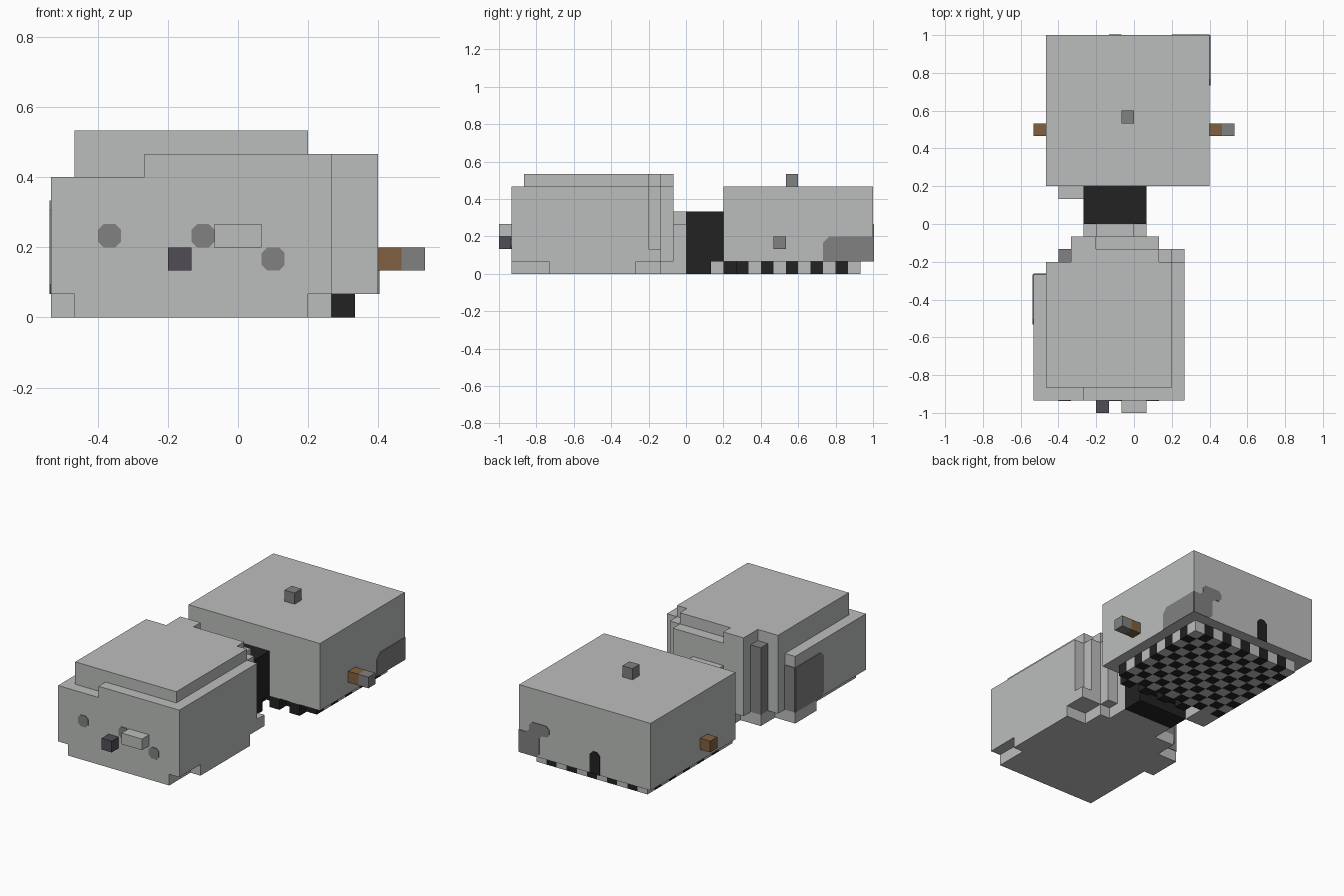
import bpy, bmesh
from math import floor
from mathutils import Vector

U = 1 / 15          # edge of one building cube
THIN = 0.06         # plate thickness in cubes

if "Cube" in bpy.data.objects:
    bpy.data.objects.remove(bpy.data.objects["Cube"], do_unlink=True)


def material(name, r, g, b):
    m = bpy.data.materials.new(name)
    m.use_nodes = True
    m.diffuse_color = (r, g, b, 1)
    bsdf = next(n for n in m.node_tree.nodes if n.type == "BSDF_PRINCIPLED")
    bsdf.inputs["Base Color"].default_value = (r, g, b, 1)
    return m


LIGHT = material("light grey", 0.5, 0.515, 0.503)
GREY = material("mid grey", 0.22, 0.22, 0.22)
DARK = material("dark grey", 0.08, 0.076, 0.089)
BLACK = material("black", 0.016, 0.016, 0.016)
BROWN = material("brown", 0.216, 0.117, 0.051)


def finish(name, bm, *mats):
    bmesh.ops.recalc_face_normals(bm, faces=bm.faces)
    bmesh.ops.scale(bm, vec=(U, U, U), verts=bm.verts)
    mesh = bpy.data.meshes.new(name)
    bm.to_mesh(mesh)
    bm.free()
    for m in mats:
        mesh.materials.append(m)
    obj = bpy.data.objects.new(name, mesh)
    bpy.context.collection.objects.link(obj)
    return obj


def boxes(name, mat, *spans):
    """Each span is x0, x1, y0, y1, z0, z1 in cubes."""
    bm = bmesh.new()
    for x0, x1, y0, y1, z0, z1 in spans:
        vs = bmesh.ops.create_cube(bm, size=1)["verts"]
        bmesh.ops.scale(bm, vec=(x1 - x0, y1 - y0, z1 - z0), verts=vs)
        bmesh.ops.translate(bm, vec=((x0 + x1) / 2, (y0 + y1) / 2, (z0 + z1) / 2), verts=vs)
    return finish(name, bm, mat)


def plate(name, mat, origin, across, outward, outline):
    """Thin painted patch; outline is (across, up) from the origin."""
    bm = bmesh.new()
    o, a, n = Vector(origin), Vector(across), Vector(outward)
    vs = [bm.verts.new(o + a * s + Vector((0, 0, t))) for s, t in outline]
    face = bm.faces.new(vs)
    ext = bmesh.ops.extrude_face_region(bm, geom=[face])["geom"]
    bmesh.ops.translate(bm, vec=n * THIN, verts=[g for g in ext if isinstance(g, bmesh.types.BMVert)])
    return finish(name, bm, mat)


def rounded(w, h, c=0.25):
    return [(c, 0), (w - c, 0), (w, c), (w, h - c), (w - c, h), (c, h), (0, h - c), (0, c)]


# Front body
boxes("front_body", LIGHT,
      (-8, 4, -14, -4, 1, 6),        # wide shell
      (-4, 4, -14, -13, 6, 7),       # brow
      (3, 4, -14, -3, 1, 7),         # left cheek
      (-7, 3, -13, -3, 1, 8),        # raised core
      (3, 4, -3, -2, 1, 2),          # rear ledge
      (2, 3, -3, -2, 1, 7),
      (-5, 2, -3, -2, 1, 8),
      (-5, -3, -2, -1, 1, 8),
      (-3, 2, -2, -1, 1, 7))
boxes("front_base", LIGHT,
      (-7, 3, -14, -4, 0, 1),
      (3, 4, -11, -4, 0, 1),
      (-8, -7, -7, -4, 0, 1),
      (-6, 2, -4, -2, 0, 1))
boxes("collar", LIGHT, (-4, 1, -2, 0, 0, 4), (-3, 0, -1, 0, 4, 5))
boxes("rear_column", GREY, (-6, -5, -3, -2, 1, 7))

# Face
boxes("nose", DARK, (-3, -2, -15, -14, 2, 3))
boxes("snout", LIGHT, (-1, 1, -15, -14, 3, 4))
for i, (x, z) in enumerate([(-6, 3), (-2, 3), (1, 2)]):
    plate(f"face_spot_{i + 1}", GREY, (x, -14, z), (1, 0, 0), (0, -1, 0), rounded(1, 1))

# Patch on the right side of the front body, wrapping its rear edge
plate("side_patch", GREY, (-8, -8, 1), (0, 1, 0), (-1, 0, 0),
      [(0.4, 0), (4, 0), (4, 4), (0.4, 4), (0, 3.6), (0, 0.4)])
plate("side_patch_rear", GREY, (-8, -4, 1), (1, 0, 0), (0, 1, 0),
      [(0, 0), (1, 0), (1, 4), (0, 4)])

# Neck
boxes("neck", BLACK, (-4, 1, 0, 3, 1, 5), (-4, 1, 0, 2, 0, 1))

# Rear body with top knob and side pegs
boxes("rear_body", LIGHT, (-7, 6, 3, 15, 1, 7))
boxes("top_knob", GREY, (-1, 0, 8, 9, 7, 8))
for name, x in (("left_peg", 6), ("right_peg", -8)):
    boxes(name, BROWN, (x, x + 1, 7, 8, 2, 3))
boxes("left_peg_tip", GREY, (7, 8, 7, 8, 2, 3))

# Painted patches on the rear body
plate("corner_patch_side", GREY, (6, 15, 1), (0, -1, 0), (1, 0, 0),
      [(0, 0), (4, 0), (4, 1.5), (3.5, 2), (0, 2)])
plate("corner_patch_back", GREY, (6, 15, 1), (-1, 0, 0), (0, 1, 0),
      [(0, 0), (1.7, 0), (2, 0.3), (2, 1.7), (2.3, 2), (2.7, 2), (3, 2.3), (3, 2.7),
       (2.7, 3), (1.3, 3), (1, 2.7), (1, 2.3), (0.7, 2), (0, 2)])
plate("back_stripe", BLACK, (-2, 15, 1), (1, 0, 0), (0, 1, 0),
      [(0, 0), (1, 0), (1, 1.7), (0.7, 2), (0.3, 2), (0, 1.7)])

# Chequered base: one face per cube, coloured by parity
bm = bmesh.new()
bmesh.ops.create_grid(bm, x_segments=11, y_segments=10, size=0.5)
bmesh.ops.scale(bm, vec=(11, 10, 1), verts=bm.verts)
bmesh.ops.translate(bm, vec=(-0.5, 9, 0), verts=bm.verts)
ext = bmesh.ops.extrude_face_region(bm, geom=bm.faces[:], use_keep_orig=True)["geom"]
bmesh.ops.translate(bm, vec=(0, 0, 1), verts=[g for g in ext if isinstance(g, bmesh.types.BMVert)])
bmesh.ops.recalc_face_normals(bm, faces=bm.faces)
for f in bm.faces:
    c = f.calc_center_median() - f.normal * 0.5
    f.material_index = int((floor(c.x) + floor(c.y)) % 2 == 0)
finish("chequered_base", bm, LIGHT, BLACK)
boxes("base_teeth", BLACK, *[(x, x + 1, 3, 4, 0, 1) for x in range(-3, 4, 2)])
boxes("base_foot", LIGHT, (-6, -4, 2, 4, 0, 1))
